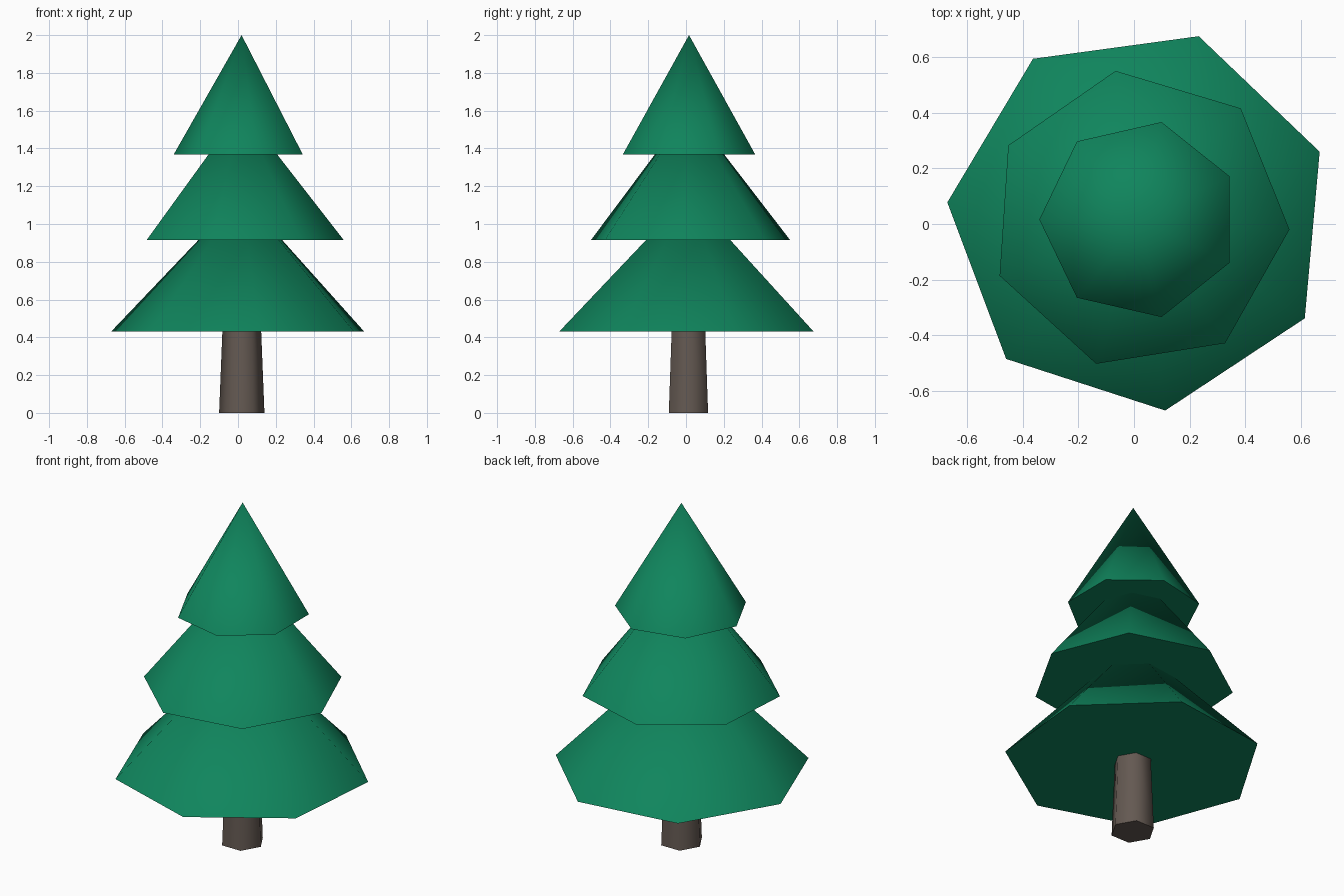
import bpy, math

if "Cube" in bpy.data.objects:
    bpy.data.objects.remove(bpy.data.objects["Cube"])

def material(name, rgb):
    m = bpy.data.materials.new(name)
    m.diffuse_color = (*rgb, 1)
    m.use_nodes = True
    m.node_tree.nodes["Principled BSDF"].inputs["Base Color"].default_value = m.diffuse_color
    return m

green = material("pine green", (0.005, 0.235, 0.109))
brown = material("bark brown", (0.127, 0.1, 0.084))

def cone(name, sides, r1, r2, z0, z1, angle, centre, mat):
    """Low-poly cone whose first corner points at angle (degrees from +x)."""
    bpy.ops.mesh.primitive_cone_add(vertices=sides, radius1=r1, radius2=r2, depth=z1 - z0,
                                    location=(*centre, (z0 + z1) / 2),
                                    rotation=(0, 0, math.radians(angle - 90)))
    ob = bpy.context.object
    ob.name = name
    ob.data.materials.append(mat)
    # smooth sides, crisp base rim
    bpy.ops.object.shade_smooth_by_angle(angle=math.radians(65))
    return ob

# Trunk: tapered six-sided log running up into the foliage
cone("trunk", 6, 0.12, 0.1, 0, 0.5, 0, (0.02, 0.013), brown)

# Foliage: three stacked seven-sided cones, each turned differently
tiers = [("lower_foliage", 0.694, 0.43, 1.155, 20.6),
         ("middle_foliage", 0.542, 0.915, 1.61, -3.8),
         ("upper_foliage", 0.36, 1.367, 2.0, 180)]
for name, r, z0, z1, angle in tiers:
    cone(name, 7, r, 0, z0, z1, angle, (0.019, 0.016), green)

# Base rims stay sharp where the side meets the flat underside
for ob in bpy.data.objects:
    me = ob.data
    flat = {p.index for p in me.polygons if abs(p.normal.z) > 0.99}
    rim = {k for i in flat for k in me.polygons[i].edge_keys}
    for e in me.edges:
        e.use_edge_sharp = e.key in rim
    for p in me.polygons:
        p.use_smooth = p.index not in flat
